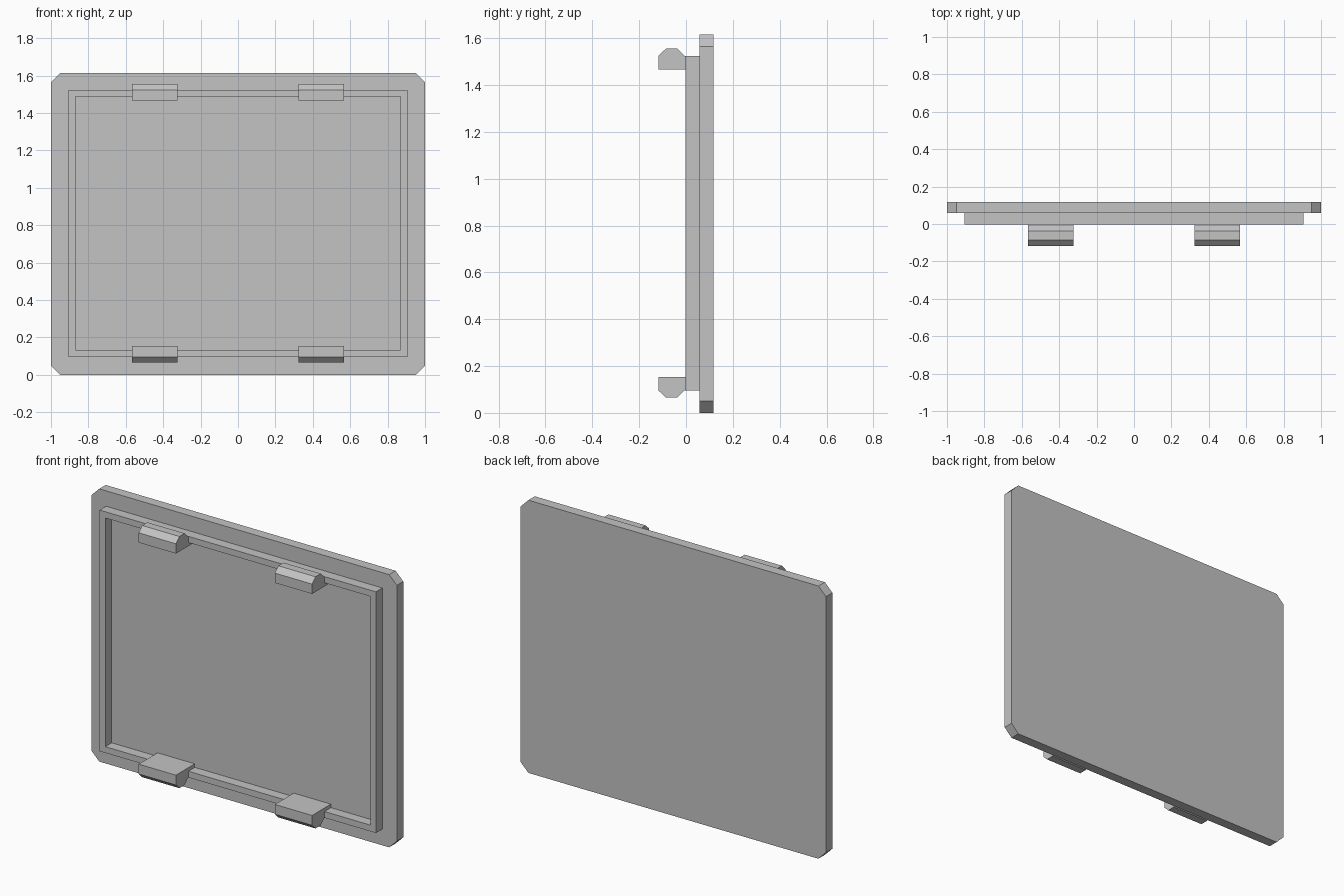
import bpy
import bmesh

cube = bpy.data.objects.get("Cube")
if cube:
    bpy.data.objects.remove(cube, do_unlink=True)

grey = bpy.data.materials.new("plain_grey")
grey.use_nodes = True
color = (0.55, 0.55, 0.55, 1)
grey.diffuse_color = color
grey.node_tree.nodes["Principled BSDF"].inputs["Base Color"].default_value = color

BACK, SEAT, LIP = 0.118, 0.058, -0.002   # depth of panel back, panel front, rim front
MID = 0.81                               # height of the rim's centre


def finish(name, bm):
    bmesh.ops.recalc_face_normals(bm, faces=bm.faces)
    mesh = bpy.data.meshes.new(name)
    bm.to_mesh(mesh)
    bm.free()
    mesh.materials.append(grey)
    obj = bpy.data.objects.new(name, mesh)
    bpy.context.collection.objects.link(obj)
    return obj


def prism(name, points, offset):
    """Extrude a flat outline along an offset vector."""
    bm = bmesh.new()
    face = bm.faces.new([bm.verts.new(p) for p in points])
    side = bmesh.ops.extrude_face_region(bm, geom=[face])["geom"]
    verts = [v for v in side if isinstance(v, bmesh.types.BMVert)]
    bmesh.ops.translate(bm, verts=verts, vec=offset)
    return finish(name, bm)


# Panel with clipped corners
W, H, C = 1.0, 1.615, 0.05
outline = [(-W + C, 0), (W - C, 0), (W, C), (W, H - C),
           (W - C, H), (C - W, H), (-W, H - C), (-W, C)]
prism("panel", [(x, SEAT, z) for x, z in outline], (0, BACK - SEAT, 0))

# Raised rectangular rim: four joined walls
bm = bmesh.new()
loops = []
for y in (LIP, SEAT):
    for half_x, half_z in ((0.905, 0.714), (0.868, 0.677)):
        loops.append([bm.verts.new((sx * half_x, y, MID + sz * half_z))
                      for sx, sz in ((-1, -1), (1, -1), (1, 1), (-1, 1))])
front_out, front_in, back_out, back_in = loops
for a, b in ((front_out, front_in), (front_in, back_in),
             (back_in, back_out), (back_out, front_out)):
    for i in range(4):
        j = (i + 1) % 4
        bm.faces.new((a[i], a[j], b[j], b[i]))
finish("rim", bm)

# Snap clips: (depth, distance from rim centre), mirrored up/down and left/right
clip = [(-0.118, 0.656), (-0.118, 0.714), (-0.086, 0.745), (-0.037, 0.745),
        (-0.006, 0.714), (LIP, 0.714), (SEAT, 0.69), (SEAT, 0.656)]
for row, sz in (("upper", 1), ("lower", -1)):
    for side, x in (("left", 0.324), ("right", -0.568)):
        prism(f"{row}_{side}_clip", [(x, y, MID + sz * d) for y, d in clip],
              (0.244, 0, 0))
